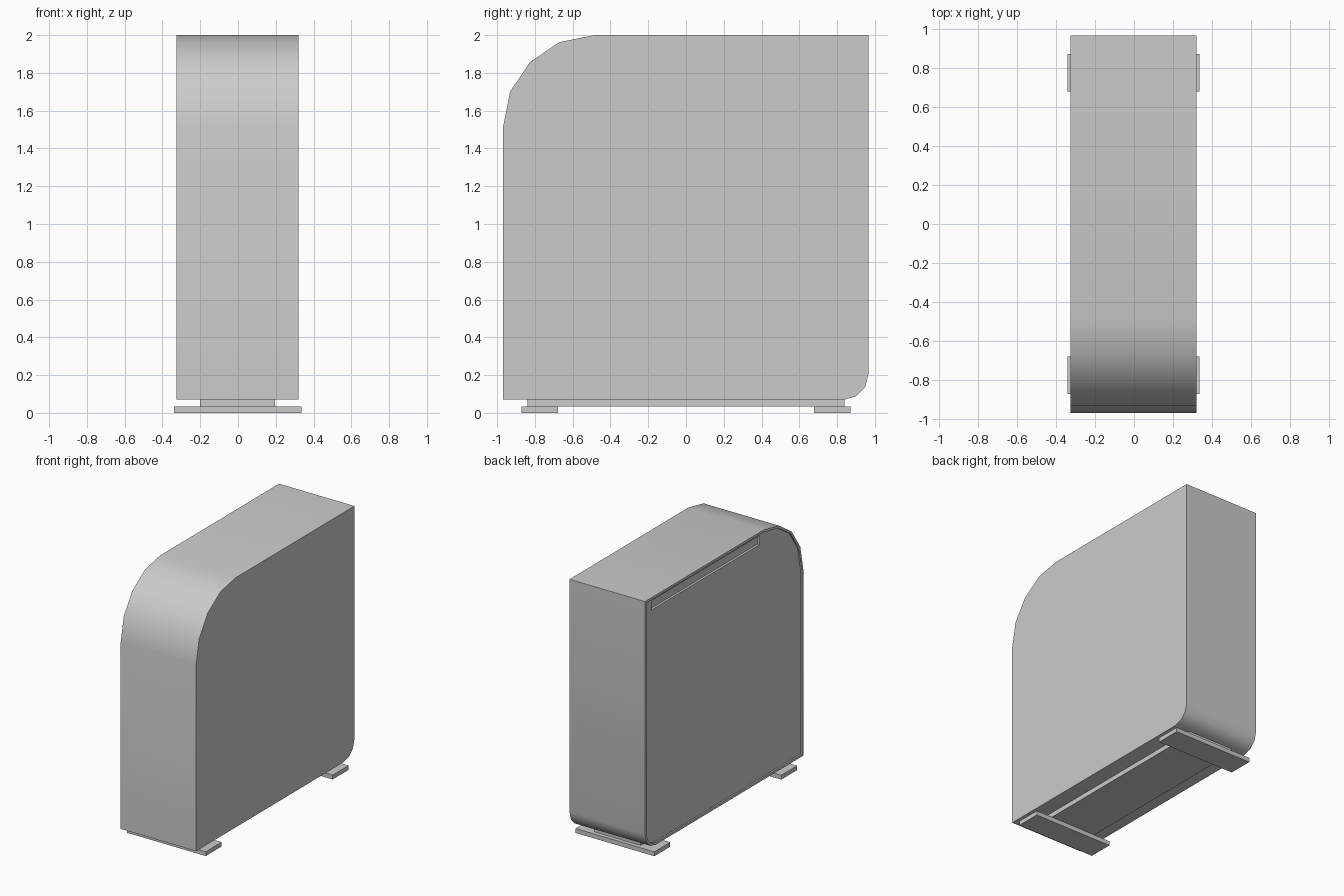
import bpy, bmesh
from math import cos, sin, pi

if "Cube" in bpy.data.objects:
    bpy.data.objects.remove(bpy.data.objects["Cube"])


def box(name, x0, x1, y0, y1, z0, z1):
    bpy.ops.mesh.primitive_cube_add(size=1, location=((x0 + x1) / 2, (y0 + y1) / 2, (z0 + z1) / 2))
    ob = bpy.context.object
    ob.name = name
    ob.scale = (x1 - x0, y1 - y0, z1 - z0)
    bpy.ops.object.transform_apply(location=False, rotation=False, scale=True)
    return ob


def arc(cy, cz, r, start, end, steps):
    angles = [start + (end - start) * i / steps for i in range(steps + 1)]
    return [(cy + r * cos(a), cz + r * sin(a)) for a in angles]


# Case side profile: sharp front foot corner, small rear curve, big front top curve
profile = [(-0.968, 0.07)]
profile += arc(0.835, 0.2, 0.13, -pi / 2, 0, 3)
profile += [(0.965, 2.0)]
profile += arc(-0.483, 1.515, 0.485, pi / 2, pi, 4)

# Case: extruded profile with a shallow recessed panel on the left side
bm = bmesh.new()
left = bm.faces.new([bm.verts.new((-0.325, y, z)) for y, z in profile])
ext = bmesh.ops.extrude_face_region(bm, geom=[left], use_keep_orig=True)
new_verts = [v for v in ext["geom"] if isinstance(v, bmesh.types.BMVert)]
bmesh.ops.translate(bm, verts=new_verts, vec=(0.645, 0, 0))
bmesh.ops.recalc_face_normals(bm, faces=bm.faces)
left = min(bm.faces, key=lambda f: f.calc_center_median().x)
rim = 0.018
bmesh.ops.inset_region(bm, faces=[left], thickness=rim, use_even_offset=True)
ext = bmesh.ops.extrude_face_region(bm, geom=[left])
new_verts = [v for v in ext["geom"] if isinstance(v, bmesh.types.BMVert)]
bmesh.ops.translate(bm, verts=new_verts, vec=(0.012, 0, 0))
bmesh.ops.delete(bm, geom=[f for f in [left] if f.is_valid], context='FACES')
bmesh.ops.recalc_face_normals(bm, faces=bm.faces)
mesh = bpy.data.meshes.new("case")
bm.to_mesh(mesh)
bm.free()
case = bpy.data.objects.new("case", mesh)
bpy.context.collection.objects.link(case)

# Long slot near the top of the recessed panel
cutter = box("slot_cutter", -0.4, -0.295, -0.45, 0.87, 1.895, 1.965)
cutter.hide_render = True
bpy.ops.object.select_all(action='DESELECT')
bpy.context.view_layer.objects.active = case
case.select_set(True)
cut = case.modifiers.new("slot", 'BOOLEAN')
cut.operation = 'DIFFERENCE'
cut.object = cutter
bpy.ops.object.modifier_apply(modifier=cut.name)
bpy.data.objects.remove(cutter)
bpy.ops.object.shade_smooth_by_angle(angle=0.7)

# Base plinth and two cross feet
box("base_plinth", -0.2, 0.195, -0.84, 0.84, 0.034, 0.071)
for name, y in (("front_foot", -0.775), ("rear_foot", 0.775)):
    box(name, -0.34, 0.335, y - 0.097, y + 0.097, 0.0, 0.034)
